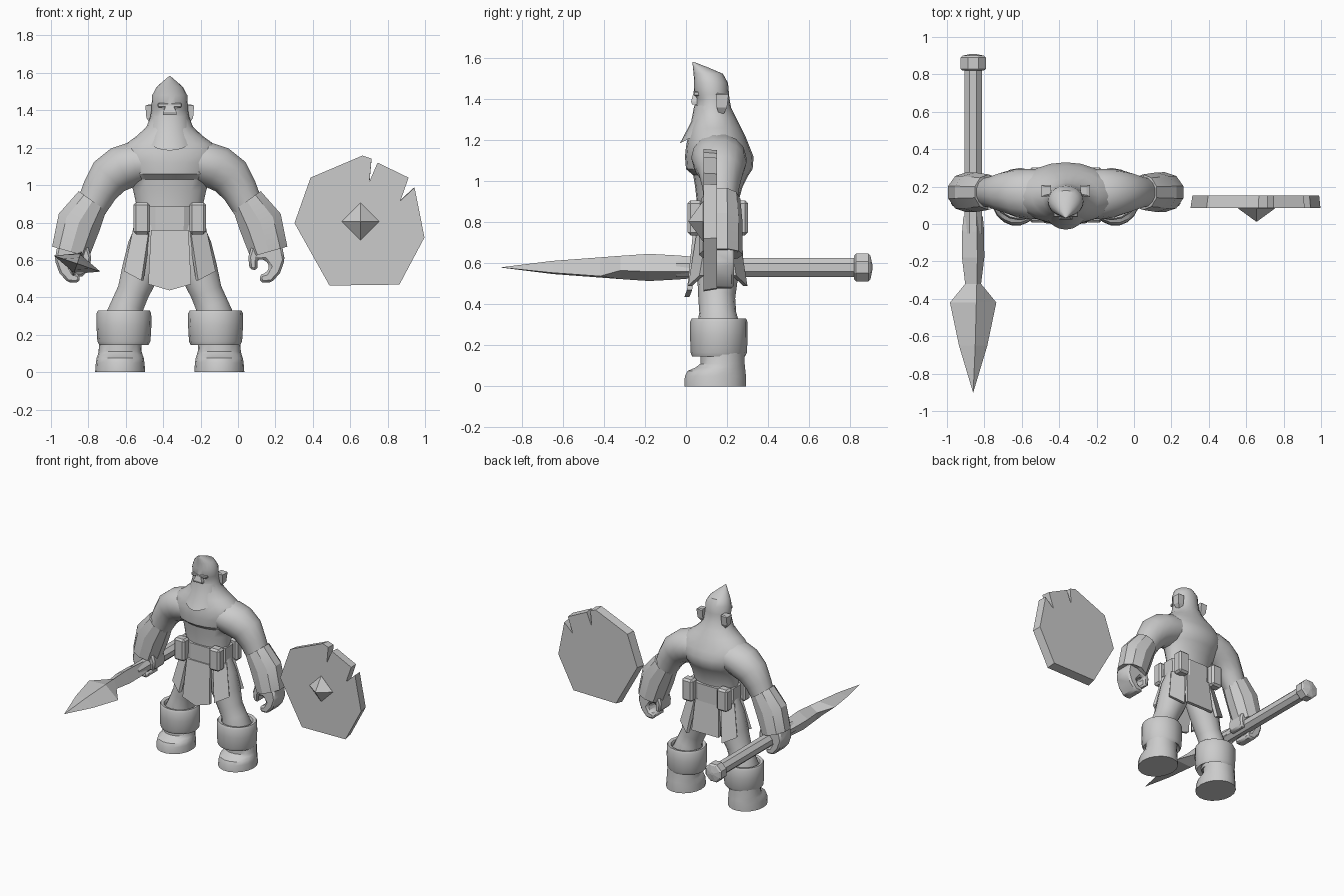
import bpy, bmesh, math
from mathutils import Vector, Matrix

if "Cube" in bpy.data.objects:
    bpy.data.objects.remove(bpy.data.objects["Cube"])

CX, CY = -0.365, 0.155          # centre line of the figure
grey = bpy.data.materials.new("plain_grey")
grey.diffuse_color = (0.6, 0.6, 0.6, 1)
grey.use_nodes = True
grey.node_tree.nodes["Principled BSDF"].inputs["Base Color"].default_value = grey.diffuse_color


def finish(name, bm, angle=35, bevel=0.0):
    bmesh.ops.recalc_face_normals(bm, faces=bm.faces)
    me = bpy.data.meshes.new(name)
    bm.to_mesh(me)
    bm.free()
    me.materials.append(grey)
    if angle:
        me.polygons.foreach_set("use_smooth", [True] * len(me.polygons))
        me.set_sharp_from_angle(angle=math.radians(angle))
    ob = bpy.data.objects.new(name, me)
    bpy.context.collection.objects.link(ob)
    if bevel:
        m = ob.modifiers.new("bevel", 'BEVEL')
        m.width, m.segments = bevel, 1
    return ob


def loft(name, rings, angle=35, caps=True):
    """Skin a list of equal-length point rings."""
    bm = bmesh.new()
    vs = [[bm.verts.new(p) for p in r] for r in rings]
    n = len(vs[0])
    for a, b in zip(vs, vs[1:]):
        for i in range(n):
            j = (i + 1) % n
            bm.faces.new((a[i], a[j], b[j], b[i]))
    if caps:
        bm.faces.new(vs[0])
        bm.faces.new(vs[-1])
    return finish(name, bm, angle)


def ellipse(c, u, v, n, phase=0.0):
    c, u, v = Vector(c), Vector(u), Vector(v)
    return [c + u * math.cos(t) + v * math.sin(t)
            for t in (2 * math.pi * (i + phase) / n for i in range(n))]


def stack(name, x, rows, n=16, angle=35, phase=0.0):
    """Upright loft; each row is z, half width, front y, back y."""
    return loft(name, [ellipse((x, (f + b) / 2, z), (rx, 0, 0), (0, (b - f) / 2, 0), n, phase)
                       for z, rx, f, b in rows], angle)


def limb(name, s, path, n=12, angle=35):
    """Tube on one side of the body; path rows are d, y, z, radius, y radius."""
    pts = [Vector((CX + s * d, y, z)) for d, y, z, r, ry in path]
    rings = []
    for i, (d, y, z, r, ry) in enumerate(path):
        t = (pts[min(i + 1, len(pts) - 1)] - pts[max(i - 1, 0)])
        t.y = 0
        u = t.normalized().cross(Vector((0, 1, 0)))
        rings.append(ellipse(pts[i], u * r, (0, ry, 0), n, 0.5))
    return loft(name, rings, angle)


def prism(name, outline, y0, y1, bevel=0.0, x0=0.0, s=1, shrink=1.0):
    """Extrude an x/z outline along y."""
    k = len(outline)
    mx, mz = sum(p[0] for p in outline) / k, sum(p[1] for p in outline) / k
    back = [(mx + (x - mx) * shrink, mz + (z - mz) * shrink) for x, z in outline]
    return loft(name, [[(x0 + s * x, y0, z) for x, z in outline],
                       [(x0 + s * x, y1, z) for x, z in back]], 0) if not bevel else \
        bevelled(loft(name, [[(x0 + s * x, y0, z) for x, z in outline],
                             [(x0 + s * x, y1, z) for x, z in outline]], 35), bevel)


def bevelled(ob, width):
    m = ob.modifiers.new("bevel", 'BEVEL')
    m.width, m.segments = width, 1
    return ob


def slab(name, quad, thick):
    """Thin plate from four corners and a thickness vector."""
    t = Vector(thick)
    return loft(name, [[Vector(p) for p in quad], [Vector(p) + t for p in quad]], 0)


def box(name, c, size, bevel=0.0):
    bm = bmesh.new()
    bmesh.ops.create_cube(bm, size=1, matrix=Matrix.Translation(c) @ Matrix.Diagonal((*size, 1)))
    return finish(name, bm, 0, bevel)


# Torso, neck and pointed head as one skin
stack("torso_and_head", CX, [
    (.70, .17, .06, .25), (.88, .175, .055, .25), (.97, .195, .045, .275), (1.03, .215, .035, .305),
    (1.06, .24, .0, .325), (1.12, .265, -.005, .33), (1.17, .275, .0, .31), (1.22, .235, .01, .29),
    (1.26, .18, .02, .27), (1.31, .125, .035, .245), (1.36, .105, .045, .22), (1.405, .097, .05, .212),
    (1.425, .097, .037, .21), (1.48, .094, .04, .205), (1.525, .07, .037, .18),
    (1.555, .036, .034, .11), (1.582, .004, .031, .04)], 20)

# Beard flap that juts forward over the chest
arc = [math.radians(a) for a in range(-85, 86, 17)]
def beard_row(rx, yc, ry, z, drop):
    return [(CX + rx * math.sin(a), yc - ry * math.cos(a), z - drop * math.cos(a)) for a in arc]
bm = bmesh.new()
rows = [[bm.verts.new(p) for p in r] for r in (
    beard_row(.10, .13, .09, 1.37, .0), beard_row(.112, .12, .095, 1.31, .02),
    beard_row(.125, .11, .14, 1.26, .075), beard_row(.10, .13, .09, 1.26, .03))]
for a, b in zip(rows, rows[1:]):
    for i in range(len(arc) - 1):
        bm.faces.new((a[i], a[i + 1], b[i + 1], b[i]))
finish("beard", bm)

# Face
box("brow", (CX, .062, 1.427), (.13, .05, .022), .005)
loft("nose", [[(CX - w, .075, z), (CX + w, .075, z), (CX + w, y, z), (CX - w, y, z)]
              for z, w, y in ((1.375, .036, .03), (1.39, .036, .025), (1.425, .02, .035))], 0)

for s, side in ((-1, "left"), (1, "right")):
    X = lambda d: CX + s * d
    # Ear
    loft(side + "_ear", [[(X(.08), y0, z), (X(d), y0 - .005, z), (X(d), y1, z), (X(.08), y1, z)]
                         for z, d, y0, y1 in ((1.33, .105, .165, .185), (1.36, .125, .155, .2),
                                              (1.425, .13, .15, .208), (1.432, .11, .16, .2))], 0)
    # Shoulder and upper arm
    limb(side + "_arm", s, [(.06, .16, 1.13, .09, .13), (.19, .16, 1.115, .12, .135),
                            (.26, .165, 1.09, .122, .13), (.325, .17, 1.045, .115, .11),
                            (.375, .17, .97, .098, .09), (.42, .17, .88, .085, .08)], 14)
    # Bracer
    limb(side + "_bracer", s, [(.42, .17, .89, .075, .075), (.413, .17, .915, .095, .095),
                               (.485, .17, .80, .124, .106), (.53, .17, .643, .108, .107),
                               (.525, .17, .66, .09, .09)], 10, 30)
    # Curled hand
    prism(side + "_hand", [(.44, .68), (.60, .68), (.615, .60), (.59, .53), (.545, .48), (.485, .478),
                           (.48, .52), (.515, .53), (.535, .565), (.51, .60), (.468, .605),
                           (.468, .545), (.427, .55), (.42, .615)], .095, .235, .012, CX, s)
    # Leg, shin guard, boot
    limb(side + "_leg", s, [(.08, CY, .78, .10, .10), (.115, CY, .66, .115, .105), (.155, CY, .54, .105, .1),
                            (.195, .15, .43, .088, .09), (.225, .155, .36, .09, .09),
                            (.245, .16, .28, .11, .11), (.25, .16, .15, .1, .1)], 14)
    stack(side + "_shin_guard", X(.245), [(.17, .10, .06, .26), (.145, .132, .03, .288), (.165, .142, .022, .298),
                                          (.25, .147, .02, .3), (.315, .146, .02, .3), (.33, .138, .028, .293),
                                          (.325, .115, .05, .27), (.29, .10, .06, .26)], 16)
    stack(side + "_boot", X(.265), [(0, .134, -.01, .295), (.05, .13, -.008, .295), (.075, .126, .005, .292),
                                    (.092, .12, .045, .29), (.11, .115, .068, .288), (.17, .113, .07, .285)], 18)
    # Belt blocks and corner skirt plates, front and back
    for f, end in ((-1, "front"), (1, "back")):
        Y = lambda y: CY + f * y
        box(f"{side}_{end}_belt_block", (X(.15), Y(.11), .822), (.09, .075, .17), .014)
        slab(f"{side}_{end}_skirt_plate", [(X(.11), Y(.10), .77), (X(.195), Y(.05), .77),
                                           (X(.245), Y(.09), .54), (X(.152), Y(.145), .49)],
             (-s * .012, -f * .02, 0))

# Belt and skirt panels
stack("belt", CX, [(.74, .17, .06, .25), (.74, .195, .035, .275), (.885, .198, .035, .275),
                   (.885, .17, .06, .25)], 8, 30, .5)
loft("front_skirt_panel", [[(CX + x, y, z) for x, y, z in ((-.1, .035, .76), (.1, .035, .76),
     (.115, .005, .47), (0, -.008, .437), (-.115, .005, .47))],
    [(CX + x, y + .025, z) for x, y, z in ((-.1, .035, .76), (.1, .035, .76),
     (.115, .005, .47), (0, -.008, .437), (-.115, .005, .47))]], 0)
slab("back_skirt_panel", [(CX - .1, .265, .76), (CX + .1, .265, .76), (CX + .115, .29, .52),
                          (CX - .115, .29, .52)], (0, -.025, 0))

# Spear: shaft, end cap and twisted diamond blade
SX, SZ = -.86, .58
def along(rows, n, phase=0.0, twist=0.0):
    c, k = math.cos(twist), math.sin(twist)
    return [ellipse((SX, y, SZ), (w * c, 0, -w * k), (h * k, 0, h * c), n, phase) for y, w, h in rows]
loft("spear_shaft", along([(-.05, .05, .05), (.84, .05, .05)], 8, .5), 0)
loft("spear_cap", along([(.82, .062, .062), (.83, .073, .073), (.89, .073, .073), (.9, .062, .062),
                         (.91, .01, .01)], 8, .5), 0)
loft("spear_blade", along([(.04, .055, .055), (-.04, .062, .062), (-.18, .063, .07), (-.32, .045, .06),
                           (-.42, .131, .052), (-.65, .08, .034), (-.9, .001, .001)], 4, 0, .33), 0)

# Notched shield with a pyramid boss
prism("shield", [(.388, 1.04), (.666, 1.158), (.714, 1.142), (.703, 1.019), (.746, 1.12), (.912, 1.04),
                 (.869, .917), (.944, .987), (.997, .72), (.863, .468), (.489, .463), (.302, .797)],
      .085, .152, shrink=.975)
loft("shield_boss", [ellipse((.655, y, .805), (r, 0, 0), (0, 0, r), 4)
                     for y, r in ((.09, .1), (.084, .1), (.012, .001))], 0)
